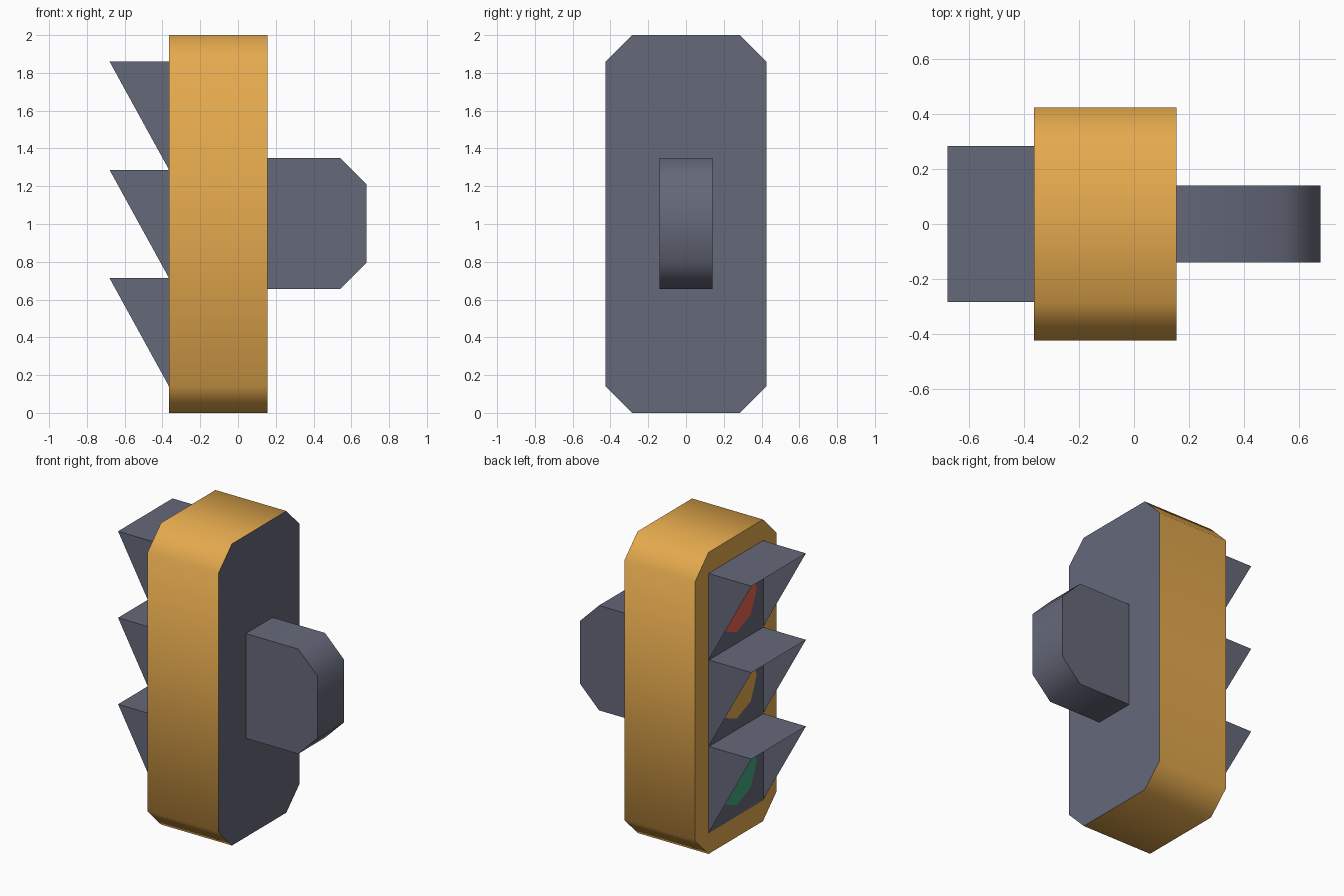
import bpy, bmesh, math
from mathutils import Vector

if "Cube" in bpy.data.objects:
    bpy.data.objects.remove(bpy.data.objects["Cube"])


def material(name, rgb):
    # sRGB 0-255 to linear
    lin = [((c / 255 + 0.055) / 1.055) ** 2.4 for c in rgb]
    m = bpy.data.materials.new(name)
    m.diffuse_color = (*lin, 1)
    m.use_nodes = True
    m.node_tree.nodes["Principled BSDF"].inputs["Base Color"].default_value = m.diffuse_color
    return m


GREY = material("slate grey", (101, 104, 121))
ORANGE = material("amber orange", (229, 170, 78))
RED = material("signal red", (231, 100, 80))
GREEN = material("signal green", (66, 167, 128))


def make(name, bm, mats, smooth=False):
    mesh = bpy.data.meshes.new(name)
    bm.to_mesh(mesh)
    bm.free()
    for m in mats:
        mesh.materials.append(m)
    ob = bpy.data.objects.new(name, mesh)
    bpy.context.collection.objects.link(ob)
    if smooth:
        bpy.ops.object.select_all(action='DESELECT')
        bpy.context.view_layer.objects.active = ob
        ob.select_set(True)
        bpy.ops.object.shade_smooth_by_angle(angle=math.radians(60))
    return ob


def prism(points, offset):
    # extrude a flat outline along an offset
    bm = bmesh.new()
    face = bm.faces.new([bm.verts.new(p) for p in points])
    ext = bmesh.ops.extrude_face_region(bm, geom=[face], use_keep_orig=True)
    verts = [g for g in ext["geom"] if isinstance(g, bmesh.types.BMVert)]
    bmesh.ops.translate(bm, verts=verts, vec=Vector(offset))
    bmesh.ops.recalc_face_normals(bm, faces=bm.faces)
    return bm


X0, X1 = -0.365, 0.155      # lens side and mount side of the housing
HY, C, PY = 0.425, 0.14, 0.285   # half width, chamfer, half width of panel

# housing: chamfered prism, grey on the mount side
outline = [(X0, y, z) for y, z in (
    (-HY, C), (-PY, 0), (PY, 0), (HY, C),
    (HY, 2 - C), (PY, 2), (-PY, 2), (-HY, 2 - C))]
bm = prism(outline, (X1 - X0, 0, 0))
for f in bm.faces:
    f.material_index = 1 if f.normal.x > 0.9 else 0
make("housing", bm, [ORANGE, GREY], True)

# wall mount with chamfered outer corners
XM, MB, MT = 0.68, 0.655, 1.35
bm = prism([(X1, -C, MB), (XM - C, -C, MB), (XM, -C, MB + C),
            (XM, -C, MT - C), (XM - C, -C, MT), (X1, -C, MT)], (0, 2 * C, 0))
make("wall_mount", bm, [GREY], True)

# thin backing panel behind the lenses
bm = prism([(X0, -PY, C), (X0, PY, C), (X0, PY, 2 - C), (X0, -PY, 2 - C)],
           (-0.003, 0, 0))
make("backing_panel", bm, [GREY])

# three lenses, each under an open wedge visor
H = (2 - 2 * C) / 3
for i, (label, mat) in enumerate((("green", GREEN), ("amber", ORANGE), ("red", RED))):
    lo = C + i * H
    hi, mid = lo + H, lo + H / 2
    ring = [(X0 - 0.001, 0.21 * math.cos(k * math.pi / 4),
             mid + 0.21 * math.sin(k * math.pi / 4)) for k in range(8)]
    make(label + "_lens", prism(ring, (-0.006, 0, 0)), [mat])

    bm = bmesh.new()
    (bl, tl, fl), (br, tr, fr) = [
        [bm.verts.new((x, y, z)) for x, z in ((X0, lo), (X0, hi), (-0.68, hi))]
        for y in (PY, -PY)]
    bm.faces.new((fl, fr, tr, tl))
    bm.faces.new((bl, fl, tl))
    bm.faces.new((br, tr, fr))
    make(label + "_visor", bm, [GREY])
